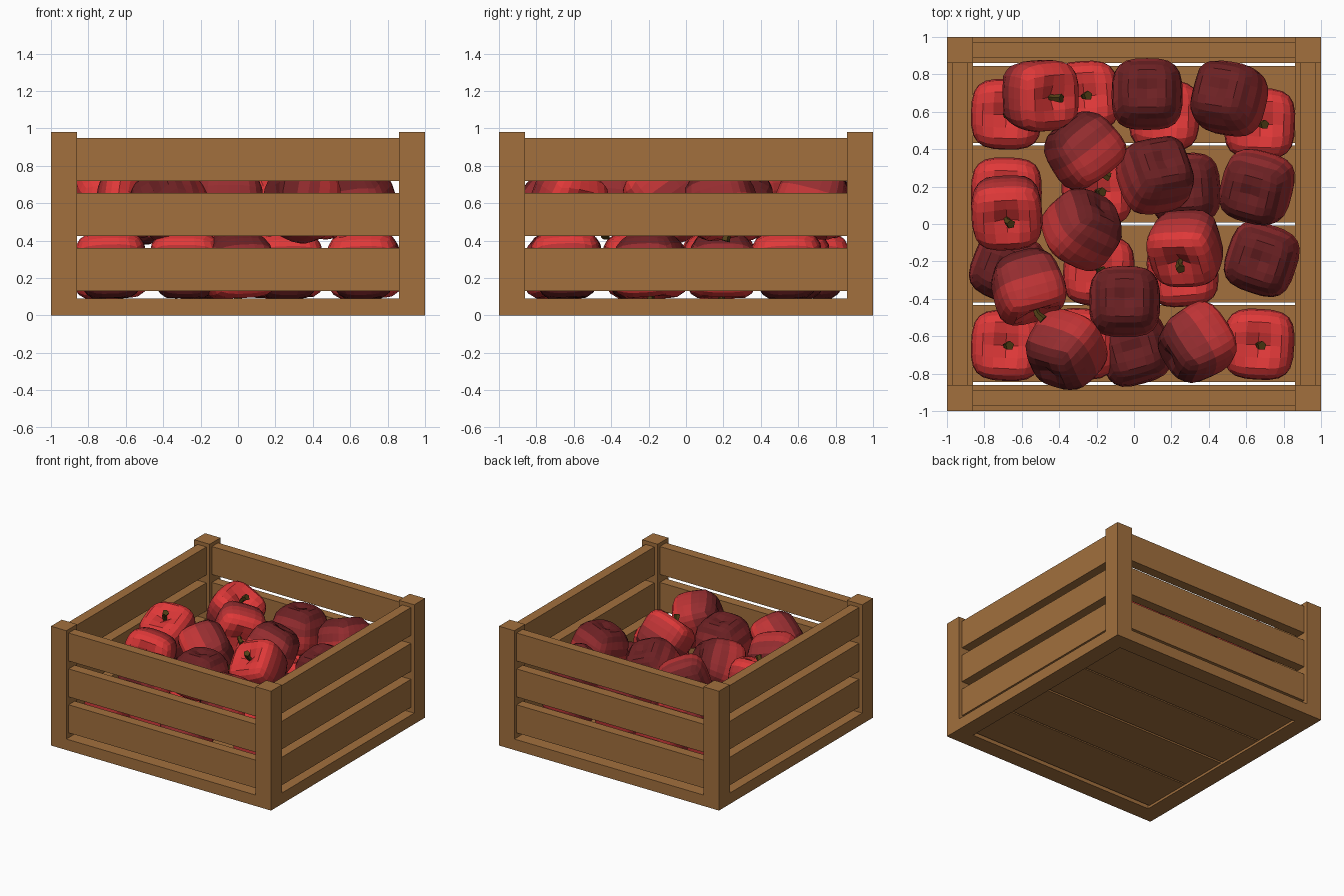
import bpy, bmesh, random
from mathutils import Vector, Quaternion, Matrix

if "Cube" in bpy.data.objects:
    bpy.data.objects.remove(bpy.data.objects["Cube"])

random.seed(4)


def material(name, rgb):
    m = bpy.data.materials.new(name)
    m.diffuse_color = (*rgb, 1)
    m.use_nodes = True
    m.node_tree.nodes["Principled BSDF"].inputs["Base Color"].default_value = m.diffuse_color
    return m


wood = material("wood", (0.36, 0.16, 0.047))
skins = [material("bright_red", (0.74, 0.040, 0.040)),
         material("red", (0.52, 0.034, 0.036)),
         material("deep_red", (0.30, 0.026, 0.029)),
         material("dark_red", (0.15, 0.015, 0.017))]
stem_mat = material("stem_brown", (0.085, 0.05, 0.008))


def box(name, lo, hi):
    bm = bmesh.new()
    bmesh.ops.create_cube(bm, size=1)
    lo, hi = Vector(lo), Vector(hi)
    for v in bm.verts:
        v.co = Vector([(lo[i] + hi[i]) / 2 + v.co[i] * (hi[i] - lo[i]) for i in range(3)])
    me = bpy.data.meshes.new(name)
    bm.to_mesh(me)
    bm.free()
    me.materials.append(wood)
    ob = bpy.data.objects.new(name, me)
    bpy.context.collection.objects.link(ob)
    return ob


# Corner posts
for sx in (-1, 1):
    for sy in (-1, 1):
        box("corner_post", (sx * 0.93 - 0.07, sy * 0.93 - 0.07, 0),
            (sx * 0.93 + 0.07, sy * 0.93 + 0.07, 0.98))

# Bottom rails and three slats on each wall
for s in (-1, 1):
    a, b = sorted((s * 0.86, s * 1.0))
    box("bottom_rail", (-0.86, a, 0), (0.86, b, 0.09))
    box("bottom_rail", (a, -0.86, 0), (b, 0.86, 0.09))
    a, b = sorted((s * 0.89, s * 0.97))
    for z in (0.13, 0.425, 0.72):
        box("wall_slat", (-0.87, a, z), (0.87, b, z + 0.23))
        box("wall_slat", (a, -0.87, z), (b, 0.87, z + 0.23))

# Floor boards
for y in (-0.64, -0.215, 0.215, 0.64):
    box("floor_board", (-0.87, y - 0.206, 0.02), (0.87, y + 0.206, 0.08))


# Apple: rounded cube, tapered below, dimpled at both ends, with a bent stem
def apple_mesh():
    bm = bmesh.new()
    bmesh.ops.create_cube(bm, size=2)
    bmesh.ops.subdivide_edges(bm, edges=bm.edges[:], cuts=5, use_grid_fill=True)
    n = 3.2
    for v in bm.verts:
        p = v.co / sum(abs(c) ** n for c in v.co) ** (1 / n)
        r = (p.x ** 2 + p.y ** 2) ** 0.5
        dip = max(0, 1 - r / 0.6) * (0.36 if p.z > 0 else 0.2)
        w = 0.198 * (0.94 + 0.08 * p.z - 0.04 * (p.z < -0.6))
        z = p.z - dip if p.z > 0 else p.z + dip
        v.co = (p.x * w, p.y * w, z * 0.185)
    # skin darkens from the stem end to the base
    for f in bm.faces:
        z = f.calc_center_median().z
        f.material_index = 0 if z > 0.09 else 1 if z > 0.02 else 2 if z > -0.09 else 3
    for loc, tilt, r1, r2, h in (((0, 0, 0.14), 0.1, 0.016, 0.017, 0.06),
                                 ((0.012, 0, 0.185), 0.5, 0.018, 0.026, 0.045)):
        m = Matrix.Translation(loc) @ Matrix.Rotation(tilt, 4, 'Y')
        old = set(bm.faces)
        bmesh.ops.create_cone(bm, cap_ends=True, segments=5, radius1=r1,
                              radius2=r2, depth=h, matrix=m)
        for f in bm.faces:
            if f not in old:
                f.material_index = 4
    me = bpy.data.meshes.new("apple")
    bm.to_mesh(me)
    bm.free()
    for m in skins + [stem_mat]:
        me.materials.append(m)
    return me


apple = apple_mesh()


def place(name, pos, axis, spin):
    ob = bpy.data.objects.new(name, apple)
    bpy.context.collection.objects.link(ob)
    q = Vector((0, 0, 1)).rotation_difference(Vector(axis).normalized())
    ob.rotation_mode = 'QUATERNION'
    ob.rotation_quaternion = q @ Quaternion((0, 0, 1), spin)
    ob.location = pos


# Lower layer: 1 = stem up, -1 = stem down
lower = [(-0.68, 0.59, 1), (-0.68, 0.17, 1), (-0.68, -0.23, -1), (-0.68, -0.65, 1),
         (0.67, -0.64, 1), (0.68, -0.19, -1), (0.67, 0.54, 1), (-0.27, 0.68, 1),
         (-0.2, 0.18, 1), (-0.19, -0.25, 1), (0.26, -0.25, 1), (0.16, 0.58, 1),
         (0.0, -0.67, -1), (0.27, 0.19, -1), (-0.28, -0.64, 1)]
for x, y, up in lower:
    place("lower_apple", (x, y, 0.265),
          (random.uniform(-0.06, 0.06), random.uniform(-0.06, 0.06), up),
          random.uniform(-0.1, 0.1))

# Upper layer: position, stem direction, spin
upper = [((-0.51, 0.69, 0.58), (0.5, -0.1, 0.85), 0.05),
         ((0.07, 0.70, 0.60), (0, -0.15, -1), 0.0),
         ((0.50, 0.68, 0.62), (0.3, -0.3, -0.9), 0.2),
         ((-0.27, 0.40, 0.62), (0.55, -0.75, -0.1), 0.3),
         ((0.12, 0.27, 0.62), (-0.25, -0.45, -0.85), 0.3),
         ((0.65, 0.19, 0.60), (0.2, 0.2, -0.95), 0.25),
         ((-0.27, -0.02, 0.62), (-0.6, -0.65, -0.4), 0.2),
         ((-0.68, 0.07, 0.61), (0, -0.35, 0.93), 0.05),
         ((-0.57, -0.33, 0.61), (0.3, -0.9, 0.25), 0.1),
         ((0.28, -0.12, 0.64), (-0.25, -0.6, 0.75), 0.15),
         ((-0.05, -0.41, 0.62), (0, -0.1, -1), 0.0),
         ((-0.37, -0.68, 0.60), (0.55, 0.7, -0.45), 0.2),
         ((0.33, -0.64, 0.60), (0.8, 0.45, -0.3), 0.3)]
for pos, axis, spin in upper:
    place("upper_apple", pos, axis, spin)
